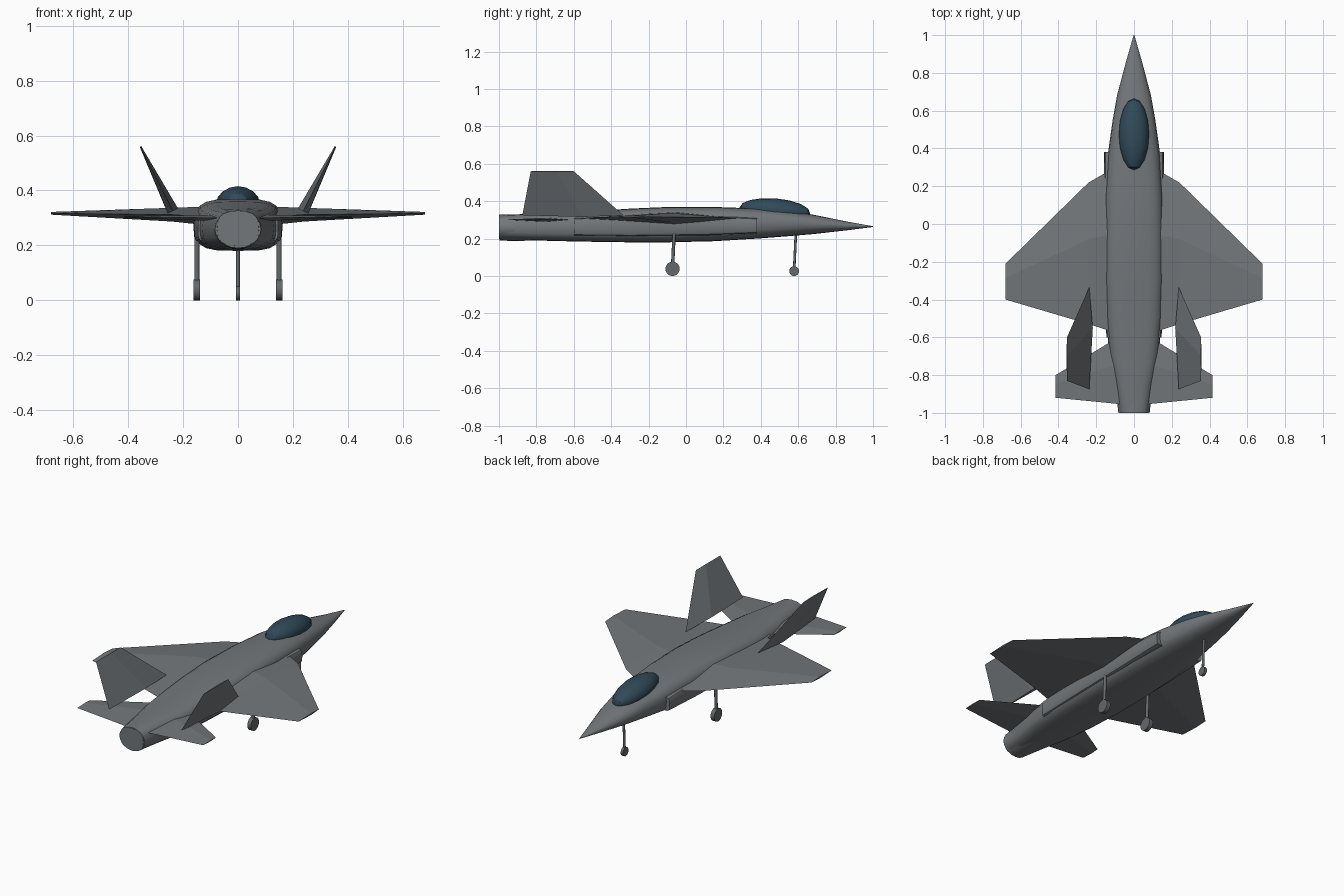
import bpy, bmesh
from math import cos, sin, pi, radians
from mathutils import Vector, Matrix

cube = bpy.data.objects.get("Cube")
if cube:
    bpy.data.objects.remove(cube, do_unlink=True)


def material(name, rgb):
    m = bpy.data.materials.new(name)
    m.use_nodes = True
    m.diffuse_color = (*rgb, 1)
    bsdf = next(n for n in m.node_tree.nodes if n.type == 'BSDF_PRINCIPLED')
    bsdf.inputs["Base Color"].default_value = (*rgb, 1)
    bsdf.inputs["Roughness"].default_value = 0.6
    return m


GREY = material("airframe_grey", (0.17, 0.185, 0.195))
GEAR = material("gear_grey", (0.13, 0.14, 0.145))
GLASS = material("canopy_blue", (0.03, 0.068, 0.1))


def finish(name, bm, mat, mirror=False, smooth=None):
    """Turn a bmesh into a named object, optionally mirrored and smoothed."""
    bmesh.ops.recalc_face_normals(bm, faces=bm.faces)
    mesh = bpy.data.meshes.new(name)
    bm.to_mesh(mesh)
    bm.free()
    mesh.materials.append(mat)
    ob = bpy.data.objects.new(name, mesh)
    bpy.context.scene.collection.objects.link(ob)
    if smooth:
        bpy.ops.object.select_all(action='DESELECT')
        ob.select_set(True)
        bpy.context.view_layer.objects.active = ob
        bpy.ops.object.shade_smooth_by_angle(angle=radians(smooth))
    if mirror:
        ob.modifiers.new("mirror", 'MIRROR').use_mirror_merge = False
    return ob


def loft(name, rings, mat, **kw):
    """Skin a series of equal-length rings and cap both ends."""
    bm = bmesh.new()
    loops = [[bm.verts.new(p) for p in ring] for ring in rings]
    n = len(loops[0])
    for a, b in zip(loops, loops[1:]):
        for i in range(n):
            j = (i + 1) % n
            bm.faces.new((a[i], a[j], b[j], b[i]))
    bm.faces.new(loops[0])
    bm.faces.new(loops[-1])
    return finish(name, bm, mat, **kw)


def section(y, half, bottom, top, power, x=0, n=20):
    """Rounded-box cross-section across the body."""
    ring = []
    for i in range(n):
        c, s = cos(2 * pi * i / n), sin(2 * pi * i / n)
        ring.append((x + half * abs(c) ** (2 / power) * (1 if c > 0 else -1), y,
                     (top + bottom) / 2 + (top - bottom) / 2
                     * abs(s) ** (2 / power) * (1 if s > 0 else -1)))
    return ring


def blade(name, stations, thick_axis):
    """Diamond-section surface; station = x, z, leading y, trailing y, half thickness."""
    axis = Vector(thick_axis).normalized()
    rings = []
    for x, z, lead, trail, t in stations:
        mid = Vector((x, lead * 0.6 + trail * 0.4, z))
        rings.append([(x, lead, z), mid + axis * t, (x, trail, z), mid - axis * t])
    return loft(name, rings, GREY, mirror=True)


def rod(name, a, b, radius, mat, mirror=False, sides=12):
    """Cylinder between two points."""
    a, b = Vector(a), Vector(b)
    bm = bmesh.new()
    turn = (b - a).to_track_quat('Z', 'Y').to_matrix().to_4x4()
    bmesh.ops.create_cone(bm, cap_ends=True, segments=sides, radius1=radius,
                          radius2=radius, depth=(b - a).length,
                          matrix=Matrix.Translation((a + b) / 2) @ turn)
    return finish(name, bm, mat, mirror=mirror, smooth=40)


# Fuselage: y, half width, bottom, top, squareness
body = [
    (1.0, 0.002, 0.262, 0.266, 2), (0.85, 0.045, 0.243, 0.293, 2),
    (0.68, 0.09, 0.224, 0.328, 2.2), (0.55, 0.113, 0.213, 0.347, 2.5),
    (0.38, 0.137, 0.2, 0.361, 2.8), (0.15, 0.152, 0.186, 0.369, 3.3),
    (-0.1, 0.156, 0.18, 0.369, 3.6), (-0.3, 0.155, 0.18, 0.36, 3.6),
    (-0.5, 0.148, 0.183, 0.347, 3.4), (-0.7, 0.13, 0.187, 0.337, 3.2),
    (-0.85, 0.1, 0.192, 0.332, 3), (-1.0, 0.076, 0.198, 0.325, 2.8),
]
loft("fuselage", [section(*s) for s in body], GREY, smooth=30)

# Exhaust nozzle
loft("nozzle", [section(y, w, b, t, 2) for y, w, b, t in
                ((-0.8, 0.1, 0.19, 0.325), (-0.92, 0.09, 0.187, 0.328),
                 (-0.997, 0.084, 0.19, 0.328))], GREY, smooth=30)

# Side air intakes
loft("air_intake", [section(y, w, b, t, 5, x=0.1, n=16) for y, w, b, t in
                    ((0.38, 0.058, 0.228, 0.31), (0.1, 0.062, 0.215, 0.325),
                     (-0.3, 0.06, 0.21, 0.325), (-0.6, 0.046, 0.215, 0.31))],
     GREY, mirror=True, smooth=30)

# Wings, tailplanes and canted fins
blade("wing", [(0.1, 0.307, 0.3, -0.575, 0.035), (0.24, 0.312, 0.22, -0.53, 0.025),
               (0.68, 0.317, -0.21, -0.4, 0.005)], (0, 0, 1))
blade("tailplane", [(0.06, 0.3, -0.585, -0.955, 0.012),
                    (0.415, 0.304, -0.8, -0.92, 0.003)], (0, 0, 1))
blade("tail_fin", [(0.237, 0.325, -0.335, -0.875, 0.021),
                   (0.355, 0.56, -0.6, -0.83, 0.003)], (2, 0, -1))

# Cockpit canopy: an ellipsoid with its poles fore and aft
bm = bmesh.new()
bmesh.ops.create_uvsphere(
    bm, u_segments=16, v_segments=8, radius=1,
    matrix=Matrix.Translation((0, 0.475, 0.35)) @ Matrix.Rotation(-0.08, 4, 'X')
    @ Matrix.Diagonal((0.08, 0.19, 0.065, 1)) @ Matrix.Rotation(pi / 2, 4, 'X'))
finish("canopy", bm, GLASS, smooth=30)

# Landing gear
rod("nose_strut", (0, 0.578, 0.03), (0, 0.588, 0.24), 0.007, GEAR)
rod("nose_wheel", (-0.008, 0.578, 0.026), (0.008, 0.578, 0.026), 0.026, GEAR, sides=20)
rod("main_strut", (0.15, -0.072, 0.045), (0.15, -0.062, 0.26), 0.009, GEAR, mirror=True)
rod("main_wheel", (0.138, -0.072, 0.038), (0.162, -0.072, 0.038), 0.038, GEAR,
    mirror=True, sides=20)
